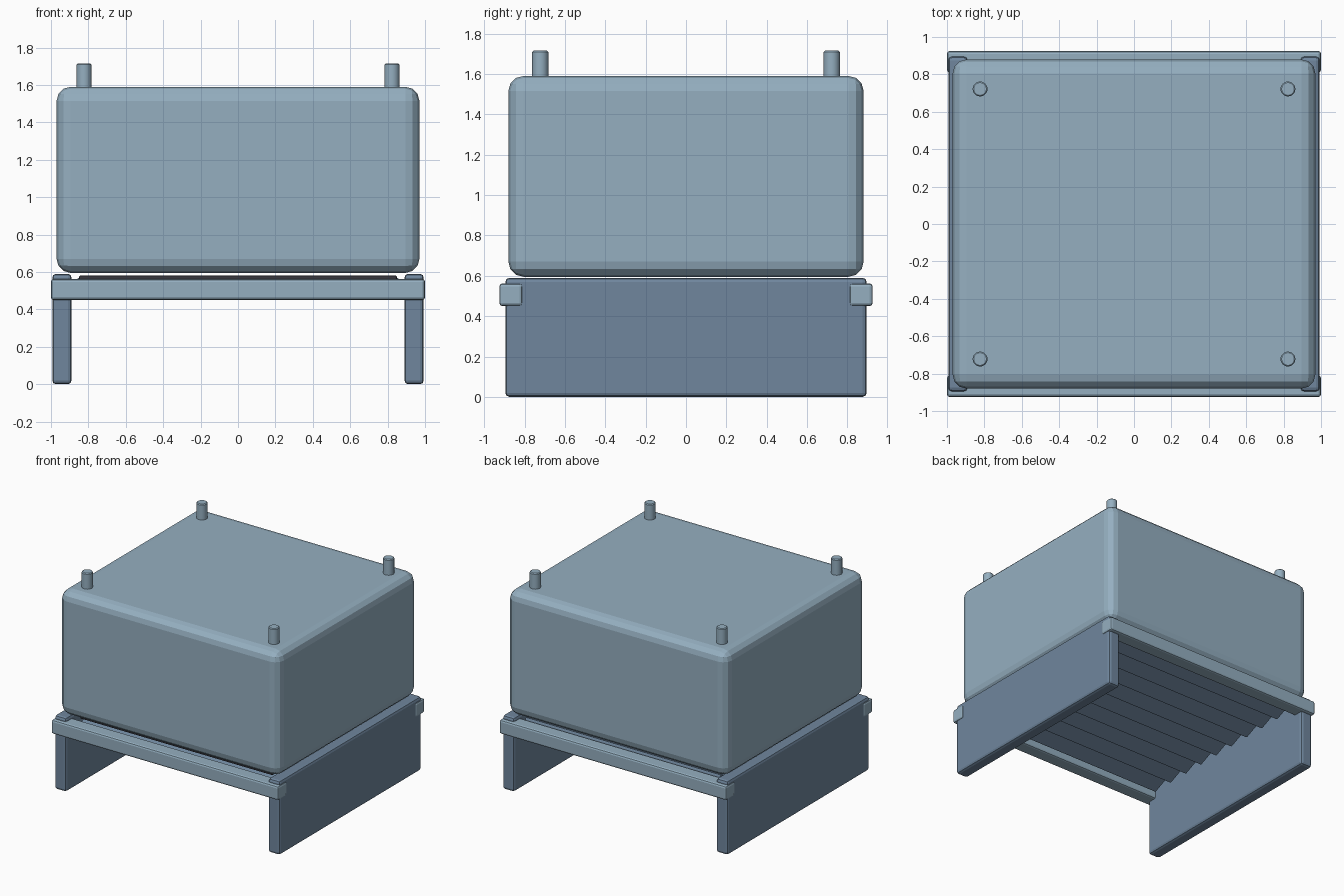
import bpy
import math

if "Cube" in bpy.data.objects:
    bpy.data.objects.remove(bpy.data.objects["Cube"])


def material(name, color):
    m = bpy.data.materials.new(name)
    m.diffuse_color = (*color, 1)
    m.use_nodes = True
    m.node_tree.nodes["Principled BSDF"].inputs["Base Color"].default_value = m.diffuse_color
    return m


SHELL = material("shell_blue_grey", (0.30, 0.43, 0.53))
FRAME = material("frame_blue", (0.16, 0.24, 0.34))
DARK = material("dark_grey", (0.04, 0.04, 0.05))


def finish(ob, name, mat, bevel, segments):
    ob.name = name
    ob.data.materials.append(mat)
    mod = ob.modifiers.new("edge_bevel", 'BEVEL')
    mod.width = bevel
    mod.segments = segments
    mod.limit_method = 'ANGLE'
    mod.angle_limit = math.radians(40)
    return ob


def box(name, lo, hi, mat, bevel=0.015, segments=2):
    center = [(a + b) / 2 for a, b in zip(lo, hi)]
    size = [b - a for a, b in zip(lo, hi)]
    bpy.ops.mesh.primitive_cube_add(size=1, location=center)
    ob = bpy.context.object
    ob.scale = size
    bpy.ops.object.transform_apply(location=False, rotation=False, scale=True)
    return finish(ob, name, mat, bevel, segments)


# Main rounded housing
box("housing", (-0.97, -0.88, 0.595), (0.97, 0.88, 1.59), SHELL, 0.075, 3)

# Side panels that act as legs
for side, s in (("left", -1), ("right", 1)):
    x0, x1 = sorted((s * 0.89, s * 0.993))
    box(f"{side}_leg_panel", (x0, -0.895, 0), (x1, 0.895, 0.59), FRAME, 0.02)

# Front and back cross rails
for side, s in (("front", -1), ("back", 1)):
    y0, y1 = sorted((s * 0.81, s * 0.925))
    box(f"{side}_rail", (-1, y0, 0.45), (1, y1, 0.562), SHELL)

# Dark backing plate under the housing
box("backing_plate", (-0.85, -0.78, 0.555), (0.85, 0.74, 0.582), DARK, 0.01)

# Tilted louvre slats beneath the plate
COUNT = 9
for i in range(COUNT):
    y = -0.70 + 1.42 * i / (COUNT - 1)
    slat = box(f"louvre_{i + 1}", (-0.86, y - 0.085, 0.507),
               (0.86, y + 0.085, 0.537), FRAME, 0.008)
    slat.rotation_euler.x = math.radians(24)

# Corner pins on the top
for sx in (-1, 1):
    for sy in (-1, 1):
        bpy.ops.mesh.primitive_cylinder_add(
            vertices=20, radius=0.04, depth=0.165,
            location=(sx * 0.823, sy * 0.722, 1.6325))
        pin = finish(bpy.context.object, "corner_pin", SHELL, 0.006, 1)
        bpy.ops.object.shade_smooth_by_angle(angle=math.radians(30))
